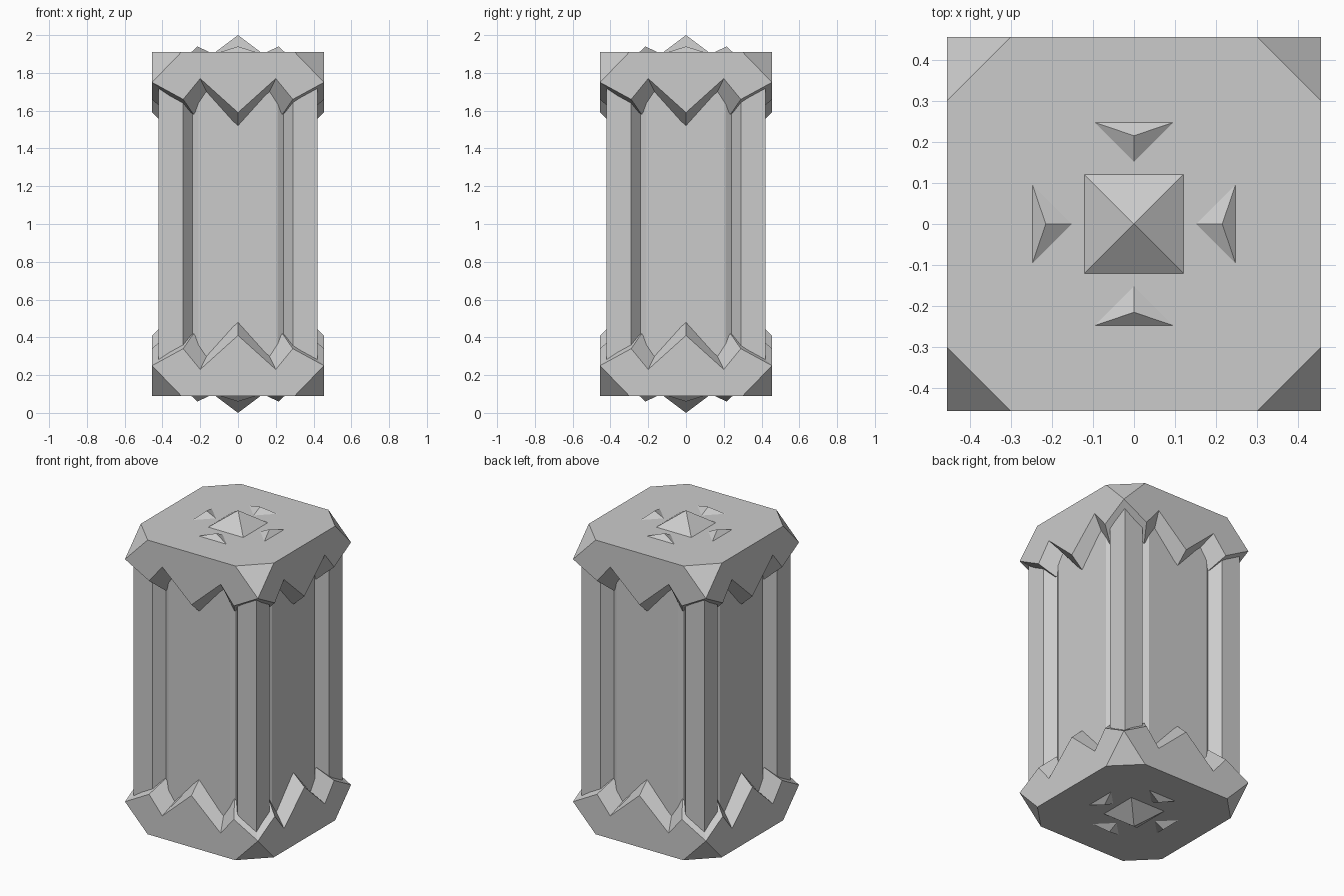
import bpy, bmesh
from mathutils import Matrix, Vector
from math import pi

if "Cube" in bpy.data.objects:
    bpy.data.objects.remove(bpy.data.objects["Cube"])


def make(name, build):
    bm = bmesh.new()
    build(bm)
    bmesh.ops.recalc_face_normals(bm, faces=bm.faces)
    me = bpy.data.meshes.new(name)
    bm.to_mesh(me)
    bm.free()
    ob = bpy.data.objects.new(name, me)
    bpy.context.collection.objects.link(ob)
    return ob


def turned(points):
    """Repeat the points of the front side around all four sides."""
    return [Matrix.Rotation(k * pi / 2, 3, 'Z') @ Vector(p)
            for k in range(4) for p in points]


def bridge(bm, a, b):
    n = len(a)
    for i in range(n):
        j = (i + 1) % n
        bm.faces.new((a[i], a[j], b[j], b[i]))


# column with corner posts, grooves and recessed panels
def column(bm):
    half = [(0.21, 0.38), (0.24, 0.36), (0.29, 0.42)]
    side = [(-x, -y, 0) for x, y in reversed(half)]
    side += [(x, -y, 0) for x, y in half] + [(0.42, -0.42, 0)]
    pts = turned(side)
    low, high = [[bm.verts.new(p + Vector((0, 0, z))) for p in pts]
                 for z in (0.2, 1.8)]
    bridge(bm, low, high)
    bm.faces.new(low)
    bm.faces.new(high)


make("column", column)

W = 0.455      # cap half width
C = 0.30       # where the corner chamfer starts


# jagged cap, heights given relative to the model middle
def cap(s):
    def build(bm):
        z = lambda h: 1 + s * (h - 1)
        # toothed rim of one side, starting at its left corner
        rim = [(-W, 1.75), (-0.29, 1.66), (-0.20, 1.77), (0, 1.59),
               (0.20, 1.77), (0.29, 1.66)]
        pts = turned([(x, -W, z(h)) for x, h in rim])
        outer = [bm.verts.new(p) for p in pts]
        inner = [bm.verts.new((p.x * 0.81, p.y * 0.81, p.z - s * 0.08))
                 for p in pts]
        top = [bm.verts.new(p)
               for p in turned([(-C, -W, z(1.91)), (C, -W, z(1.91))])]
        bm.faces.new(top)
        bridge(bm, outer, inner)
        n = len(outer)
        for k in range(4):
            edge = [outer[(6 * k + i) % n] for i in range(7)]
            a, b, c = top[2 * k], top[2 * k + 1], top[(2 * k + 2) % 8]
            bm.faces.new(edge + [b, a])
            bm.faces.new((edge[-1], c, b))
    return build


# studs: one square pyramid and four triangular ones
def studs(s):
    def build(bm):
        z = lambda h: 1 + s * (h - 1)

        def spike(base, apex):
            tip = bm.verts.new((apex[0], apex[1], z(apex[2])))
            ring = [bm.verts.new((x, y, z(1.91))) for x, y in base]
            for i, v in enumerate(ring):
                bm.faces.new((v, ring[(i + 1) % len(ring)], tip))

        spike([(-.12, -.12), (.12, -.12), (.12, .12), (-.12, .12)], (0, 0, 2))
        tri = turned([(-.095, -.247, 0), (.095, -.247, 0),
                      (0, -.152, 0), (0, -.215, 1.94)])
        for k in range(4):
            a, b, c, t = tri[4 * k:4 * k + 4]
            spike([p.xy for p in (a, b, c)], t)
    return build


for label, s in (("top", 1), ("bottom", -1)):
    make(label + "_cap", cap(s))
    make(label + "_studs", studs(s))
